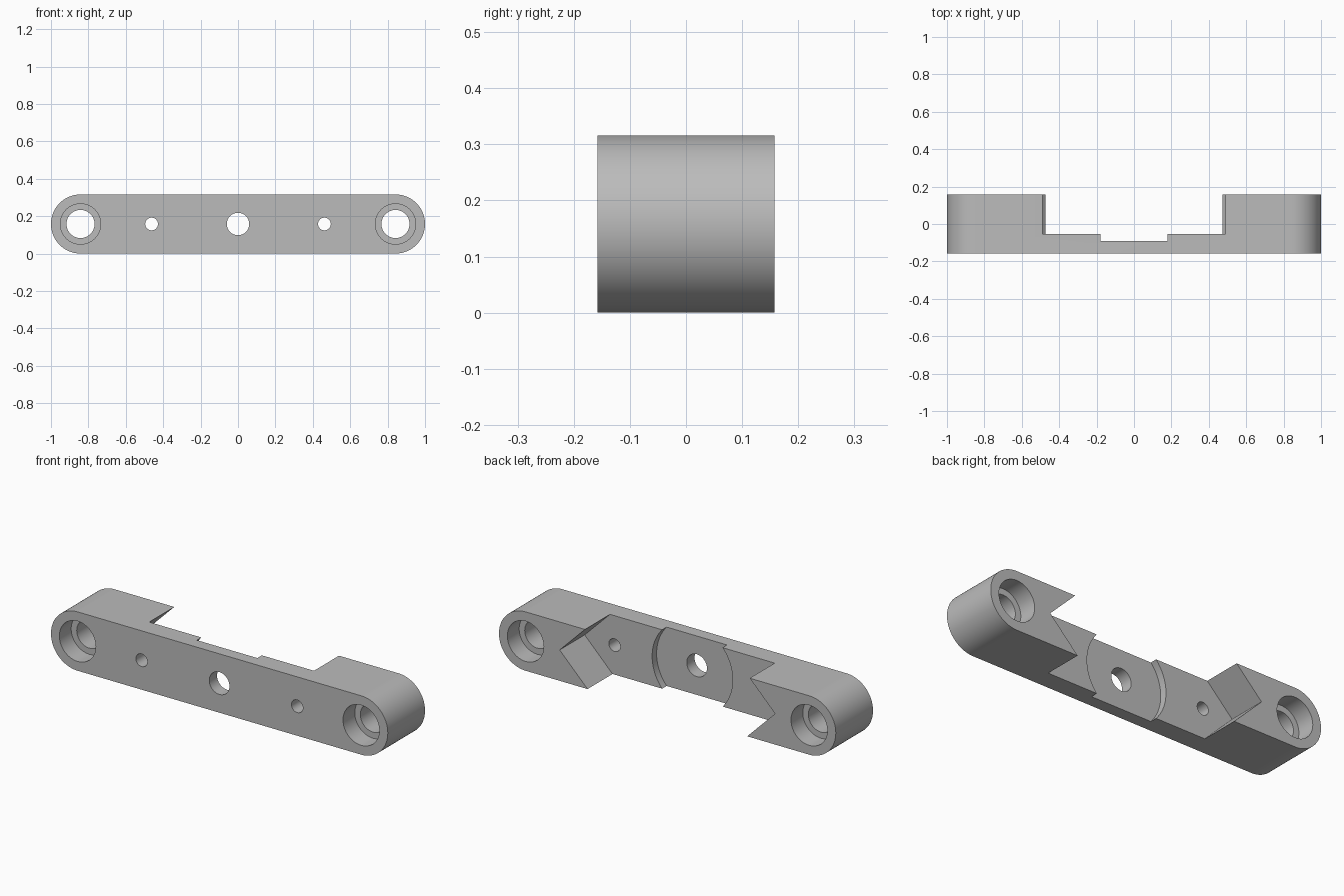
import bpy, bmesh, math

if "Cube" in bpy.data.objects:
    bpy.data.objects.remove(bpy.data.objects["Cube"])

R = 0.158            # half height, also half depth
END = 1.0 - R        # x of the end bore centres

grey = bpy.data.materials.new("grey metal")
grey.diffuse_color = (0.5, 0.5, 0.5, 1)
grey.use_nodes = True
grey.node_tree.nodes["Principled BSDF"].inputs["Base Color"].default_value = grey.diffuse_color


def prism(name, points, y0, y1):
    """Extrude an x-z outline from y0 to y1."""
    bm = bmesh.new()
    face = bm.faces.new([bm.verts.new((x, y0, z)) for x, z in points])
    ext = bmesh.ops.extrude_face_region(bm, geom=[face])
    moved = [v for v in ext["geom"] if isinstance(v, bmesh.types.BMVert)]
    bmesh.ops.translate(bm, verts=moved, vec=(0, y1 - y0, 0))
    bmesh.ops.recalc_face_normals(bm, faces=bm.faces[:])
    mesh = bpy.data.meshes.new(name)
    bm.to_mesh(mesh)
    bm.free()
    mesh.materials.append(grey)
    ob = bpy.data.objects.new(name, mesh)
    bpy.context.collection.objects.link(ob)
    return ob


def arc(cx, r, a0, a1, n):
    return [(cx + r * math.cos(math.radians(a0 + (a1 - a0) * i / n)),
             R + r * math.sin(math.radians(a0 + (a1 - a0) * i / n))) for i in range(n + 1)]


def bore(name, x, r, y0, y1, n=64):
    return prism(name, arc(x, r, 0, 360, n)[:-1], y0, y1)


# Bar with fully rounded ends
bar = prism("clamp_bar", arc(END, R, -90, 90, 48) + arc(-END, R, 90, 270, 48), -R, R)

# Rear pocket with V-shaped ends, apex slightly above mid height
apex_x, apex_z, over = 0.6395, 0.1655, 0.25
right = [(apex_x - over, apex_z - over), (apex_x, apex_z), (apex_x - over, apex_z + over)]
cutters = [prism("pocket_cutter", right + [(-x, z) for x, z in reversed(right)], -0.054, 0.3)]

# Shallow round recess and centre hole
cutters.append(bore("round_recess_cutter", 0, 0.239, -0.092, 0.25, 128))
cutters.append(bore("centre_hole_cutter", 0, 0.06, -0.3, 0.2))

# Screw holes, end bores and counterbores on both faces
for s in (-1, 1):
    cutters.append(bore("screw_hole_cutter", s * 0.462, 0.034, -0.3, 0.2, 48))
    cutters.append(bore("end_bore_cutter", s * END, 0.075, -0.3, 0.3))
    cutters.append(bore("front_counterbore_cutter", s * END, 0.108, -0.3, -R + 0.1))
    cutters.append(bore("back_counterbore_cutter", s * END, 0.108, R - 0.1, 0.3))

for c in cutters:
    c.hide_render = True
    mod = bar.modifiers.new(c.name, "BOOLEAN")
    mod.operation = "DIFFERENCE"
    mod.solver = "EXACT"
    mod.object = c

# Bake the cuts, then remove the cutters
depsgraph = bpy.context.evaluated_depsgraph_get()
result = bpy.data.meshes.new_from_object(bar.evaluated_get(depsgraph))
bar.modifiers.clear()
bar.data = result
for c in cutters:
    bpy.data.objects.remove(c)

# Smooth curved walls, keep edges sharp
bpy.ops.object.select_all(action="DESELECT")
bar.select_set(True)
bpy.context.view_layer.objects.active = bar
bpy.ops.object.shade_smooth_by_angle(angle=math.radians(30))
